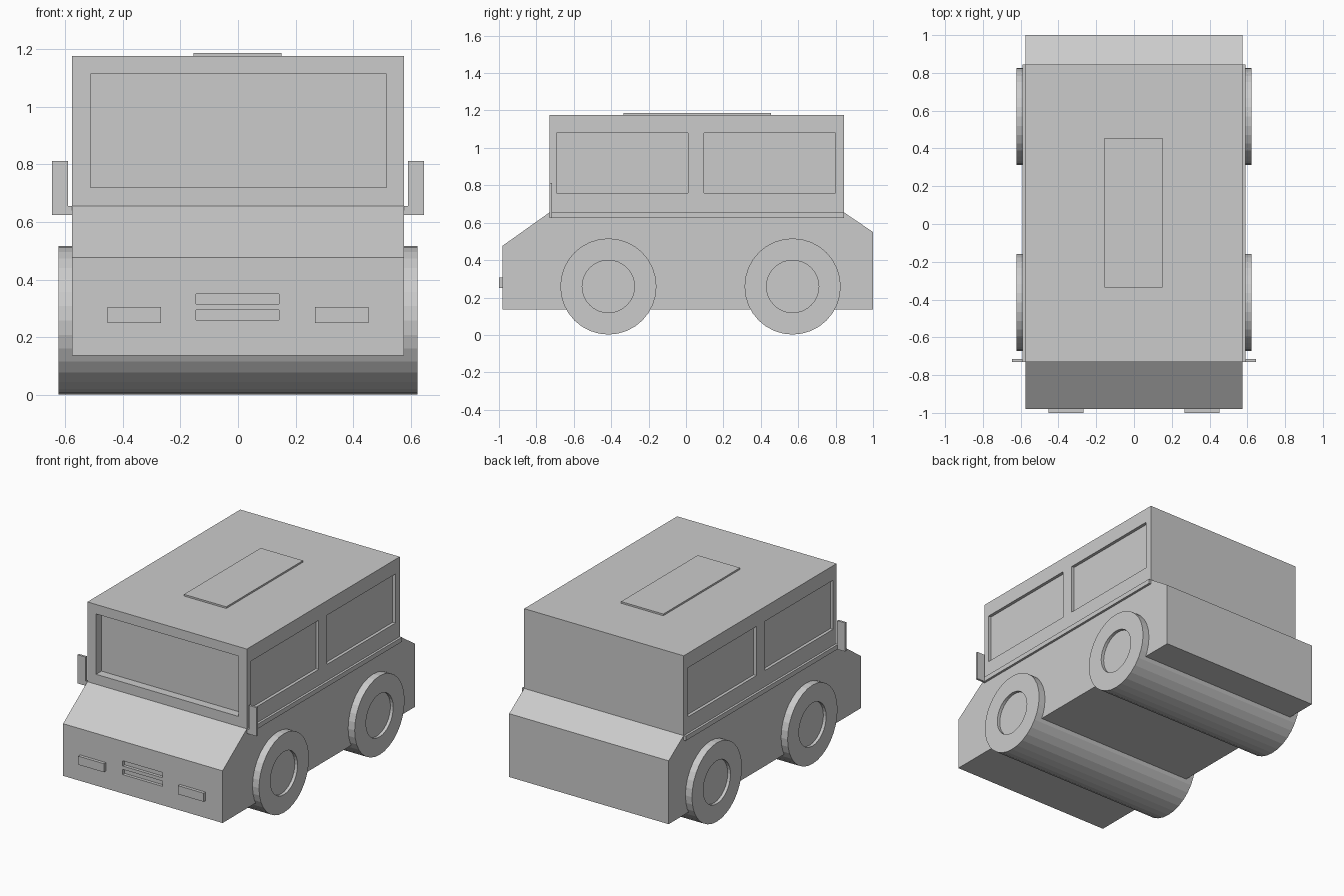
import bpy, bmesh, math
from mathutils import Matrix, Vector

if "Cube" in bpy.data.objects:
    bpy.data.objects.remove(bpy.data.objects["Cube"])


def finish(name, bm):
    bmesh.ops.recalc_face_normals(bm, faces=bm.faces)
    mesh = bpy.data.meshes.new(name)
    bm.to_mesh(mesh)
    bm.free()
    obj = bpy.data.objects.new(name, mesh)
    bpy.context.collection.objects.link(obj)
    return obj


def boxes(name, spans, mirror=False):
    """One object of boxes, each given as (x0, x1, y0, y1, z0, z1)."""
    bm = bmesh.new()
    if mirror:
        spans = spans + [(-s[1], -s[0], *s[2:]) for s in spans]
    for x0, x1, y0, y1, z0, z1 in spans:
        centre = Vector((x0 + x1, y0 + y1, z0 + z1)) / 2
        size = (x1 - x0, y1 - y0, z1 - z0, 1)
        bmesh.ops.create_cube(bm, size=1, matrix=Matrix.Translation(centre) @ Matrix.Diagonal(size))
    return finish(name, bm)


W = 0.575            # half width of the body
FRONT, REAR = -0.98, 1.0
CAB_F, CAB_R = -0.73, 0.845

# Body and cabin: one side profile extruded across the width
profile = [(FRONT, 0.137), (REAR, 0.137), (REAR, 0.55), (CAB_R, 0.655), (CAB_R, 1.175),
           (CAB_F, 1.175), (CAB_F, 0.655), (FRONT, 0.477)]
bm = bmesh.new()
side = bm.faces.new([bm.verts.new((-W, y, z)) for y, z in profile])
ext = bmesh.ops.extrude_face_region(bm, geom=[side])
bmesh.ops.translate(bm, vec=(2 * W, 0, 0),
                    verts=[v for v in ext["geom"] if isinstance(v, bmesh.types.BMVert)])
body = finish("body", bm)

# Recesses: side windows, windscreen and grille slots
side_cut = boxes("side_window_cutter", [(W - 0.02, W + 0.1, -0.693, 0.01, 0.76, 1.08),
                                        (W - 0.02, W + 0.1, 0.095, 0.80, 0.76, 1.08)], mirror=True)
front_cut = boxes("windscreen_cutter", [(-0.512, 0.515, CAB_F - 0.1, CAB_F + 0.055, 0.72, 1.113)])
grille_cut = boxes("grille_cutter", [(-0.145, 0.142, FRONT - 0.1, FRONT + 0.02, z, z + 0.034)
                                     for z in (0.26, 0.316)])
for cutter in (side_cut, front_cut, grille_cut):
    cutter.hide_render = True
    cutter.hide_viewport = True
    mod = body.modifiers.new(cutter.name, 'BOOLEAN')
    mod.operation = 'DIFFERENCE'
    mod.solver = 'EXACT'
    mod.object = cutter

# Small fittings
boxes("roof_panel", [(-0.155, 0.15, -0.335, 0.455, 1.17, 1.186)])
boxes("side_trim", [(W - 0.01, 0.59, CAB_F, CAB_R, 0.625, 0.655)], mirror=True)
boxes("wing_mirrors", [(0.589, 0.645, CAB_F, -0.716, 0.625, 0.812)], mirror=True)
boxes("headlights", [(0.267, 0.452, -1.0, FRONT + 0.01, 0.25, 0.306)], mirror=True)


# Wheels: full-width rollers with a sunken hub at each end
def wheel_pair(name, y, radius=0.257, hub=0.14, half=0.622, sides=32):
    bm = bmesh.new()
    bmesh.ops.create_cone(bm, cap_ends=True, segments=sides, radius1=radius, radius2=radius,
                          depth=2 * half, matrix=Matrix.Translation((0, y, radius + 0.002))
                          @ Matrix.Rotation(math.pi / 2, 4, 'Y'))
    caps = [f for f in bm.faces if len(f.verts) == sides]
    bmesh.ops.inset_individual(bm, faces=caps, use_even_offset=True,
                               thickness=(radius - hub) * math.cos(math.pi / sides))
    for cap in caps:
        inward = -0.02 if cap.calc_center_median().x > 0 else 0.02
        new = bmesh.ops.extrude_discrete_faces(bm, faces=[cap])["faces"][0]
        bmesh.ops.translate(bm, vec=(inward, 0, 0), verts=new.verts)
    return finish(name, bm)


wheel_pair("front_wheels", -0.415)
wheel_pair("rear_wheels", 0.57)
